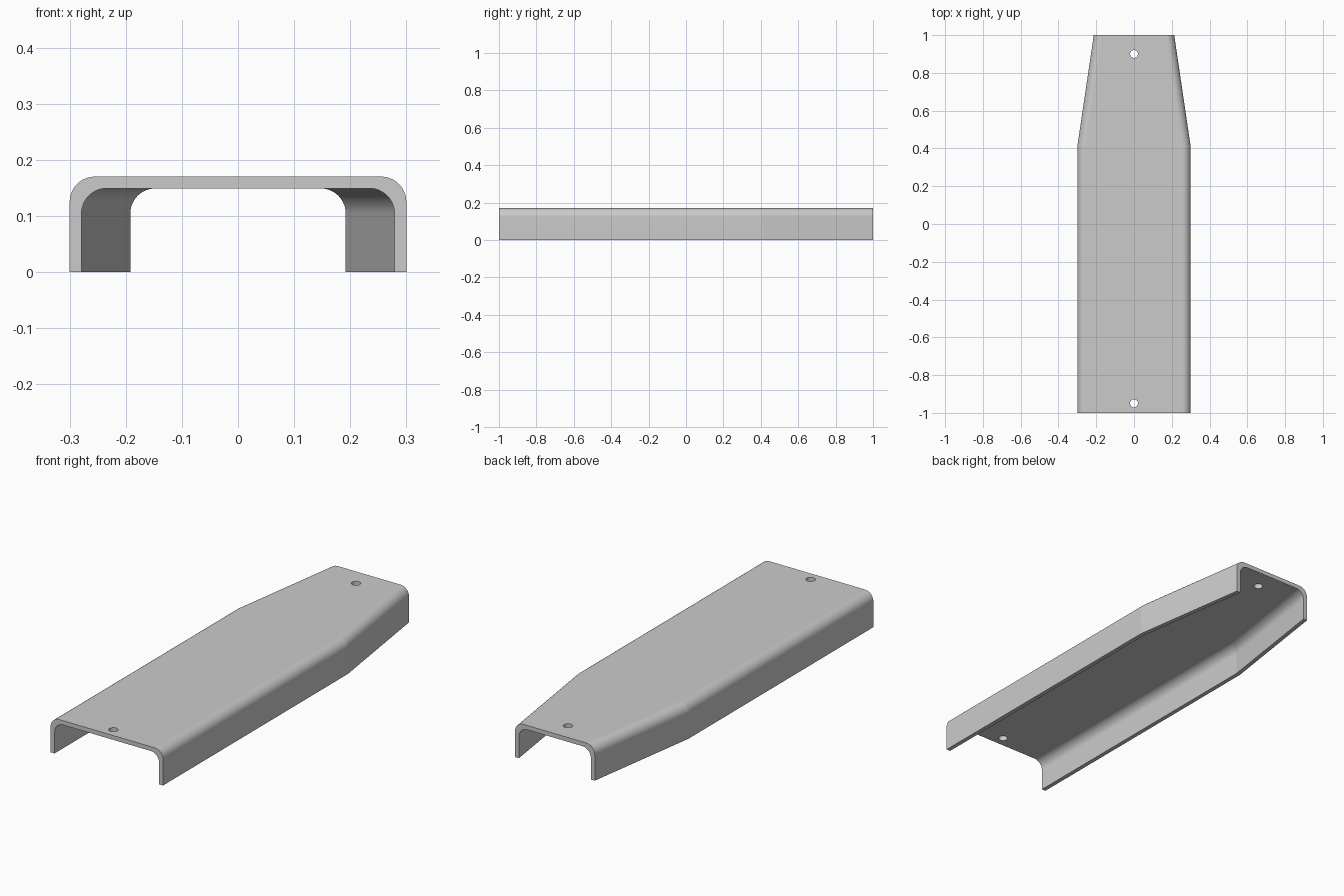
import bpy
import bmesh
from math import cos, sin, pi, radians

cube = bpy.data.objects.get("Cube")
if cube:
    bpy.data.objects.remove(cube, do_unlink=True)

HEIGHT, WALL, RADIUS, STEPS = 0.17, 0.021, 0.045, 12
# Stations along the channel: (y, half width)
STATIONS = [(-1.0, 0.30), (0.41, 0.30), (1.0, 0.213)]
HOLES = [(-0.95, 0.021), (0.90, 0.021)]

# Painted metal
grey = bpy.data.materials.new("grey metal")
grey.use_nodes = True
colour = (0.6, 0.6, 0.6, 1)
grey.diffuse_color = colour
grey.node_tree.nodes["Principled BSDF"].inputs["Base Color"].default_value = colour


def arch(half, top):
    """Upside-down U from the right foot over to the left foot."""
    side = [(half, 0)]
    for i in range(STEPS + 1):
        a = i / STEPS * pi / 2
        side.append((half - RADIUS + RADIUS * cos(a), top - RADIUS + RADIUS * sin(a)))
    return side + [(-x, z) for x, z in reversed(side)]


# Channel body: rounded U section lofted through the stations
bm = bmesh.new()
rings = []
for y, half in STATIONS:
    section = arch(half, HEIGHT) + arch(half - WALL, HEIGHT - WALL)[::-1]
    rings.append([bm.verts.new((x, y, z)) for x, z in section])
n = len(rings[0])
for a, b in zip(rings, rings[1:]):
    for i in range(n):
        j = (i + 1) % n
        bm.faces.new((a[i], a[j], b[j], b[i]))

# End faces as quad strips between outer and inner outlines
for ring in (rings[0], rings[-1]):
    for i in range(n // 2 - 1):
        bm.faces.new((ring[i], ring[i + 1], ring[n - 2 - i], ring[n - 1 - i]))
bmesh.ops.recalc_face_normals(bm, faces=bm.faces)

# Crisp crease where the taper begins
for e in bm.edges:
    if all(v in rings[1] for v in e.verts):
        e.smooth = False
mesh = bpy.data.meshes.new("channel_cover")
bm.to_mesh(mesh)
bm.free()
mesh.materials.append(grey)
cover = bpy.data.objects.new("channel_cover", mesh)
bpy.context.collection.objects.link(cover)
bpy.context.view_layer.objects.active = cover

# Screw holes at both ends
for y, r in HOLES:
    bpy.ops.mesh.primitive_cylinder_add(vertices=32, radius=r, depth=0.1,
                                        location=(0, y, HEIGHT))
    cutter = bpy.context.object
    cutter.name = "hole_cutter"
    cutter.hide_render = True
    cutter.data.materials.append(grey)
    cut = cover.modifiers.new("screw_hole", 'BOOLEAN')
    cut.operation = 'DIFFERENCE'
    cut.solver = 'EXACT'
    cut.object = cutter
    bpy.context.view_layer.objects.active = cover
    bpy.ops.object.modifier_apply(modifier=cut.name)
    bpy.data.objects.remove(cutter, do_unlink=True)

# Smooth bends, flat plates
bpy.ops.object.select_all(action='DESELECT')
cover.select_set(True)
bpy.context.view_layer.objects.active = cover
bpy.ops.object.shade_smooth_by_angle(angle=radians(30), keep_sharp_edges=True)
weighted = cover.modifiers.new("flat_plates", 'WEIGHTED_NORMAL')
weighted.keep_sharp = True
